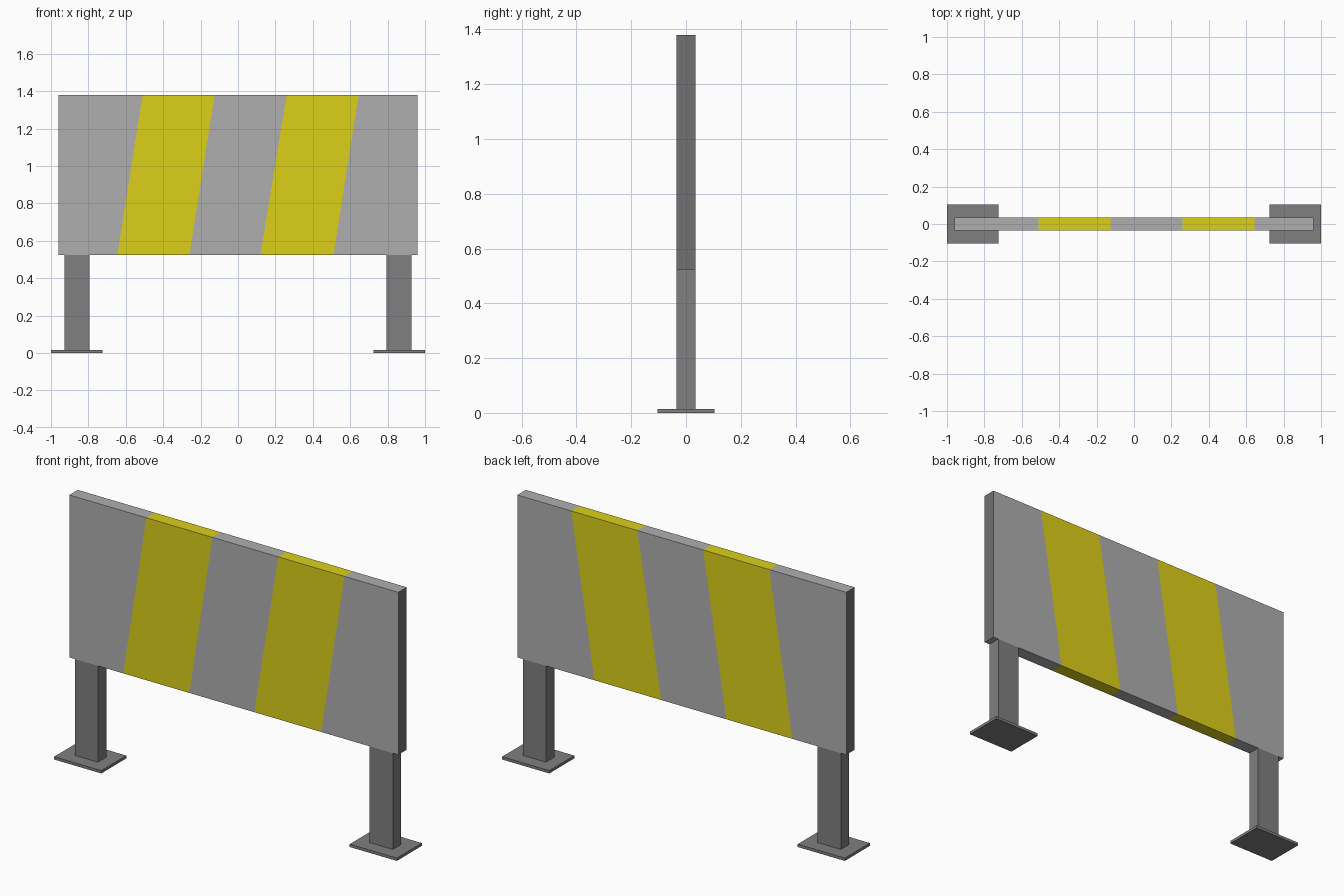
import bpy
import bmesh

if "Cube" in bpy.data.objects:
    bpy.data.objects.remove(bpy.data.objects["Cube"])


def material(name, rgb):
    mat = bpy.data.materials.new(name)
    mat.diffuse_color = (*rgb, 1.0)
    mat.use_nodes = True
    mat.node_tree.nodes["Principled BSDF"].inputs["Base Color"].default_value = mat.diffuse_color
    return mat


LIGHT = material("light_grey", (0.43, 0.43, 0.43))
YELLOW = material("yellow", (0.72, 0.63, 0.01))
DARK = material("dark_grey", (0.215, 0.215, 0.215))
EDGE = material("edge_grey", (0.165, 0.165, 0.165))


def finish(name, bm, mats):
    bmesh.ops.recalc_face_normals(bm, faces=bm.faces[:])
    mesh = bpy.data.meshes.new(name)
    bm.to_mesh(mesh)
    bm.free()
    for mat in mats:
        mesh.materials.append(mat)
    obj = bpy.data.objects.new(name, mesh)
    bpy.context.collection.objects.link(obj)
    return obj


def box(name, x0, x1, half_y, z0, z1, mat):
    bm = bmesh.new()
    bmesh.ops.create_cube(bm, size=1)
    for v in bm.verts:
        v.co.x = x1 if v.co.x > 0 else x0
        v.co.y = half_y if v.co.y > 0 else -half_y
        v.co.z = z1 if v.co.z > 0 else z0
    return finish(name, bm, [mat])


def striped_panel(bottom_xs, top_xs, half_y, z0, z1):
    # One closed slab, cut into slanted columns of alternating colour
    bm = bmesh.new()
    rings = []
    for xb, xt in zip(bottom_xs, top_xs):
        corners = [(xb, -half_y, z0), (xt, -half_y, z1),
                   (xt, half_y, z1), (xb, half_y, z0)]
        rings.append([bm.verts.new(c) for c in corners])
    for col, (a, b) in enumerate(zip(rings, rings[1:])):
        for i in range(4):
            j = (i + 1) % 4
            face = bm.faces.new((a[i], b[i], b[j], a[j]))
            face.material_index = col % 2
    # Darker end faces
    for ring in (rings[0], rings[-1]):
        bm.faces.new(ring).material_index = 2
    return finish("striped_panel", bm, [LIGHT, YELLOW, EDGE])


# Barrier board
striped_panel([-0.96, -0.645, -0.26, 0.12, 0.51, 0.96],
              [-0.96, -0.51, -0.125, 0.26, 0.645, 0.96],
              0.035, 0.523, 1.38)

# Posts and base plates on both sides
for side, s in (("left", -1), ("right", 1)):
    px = sorted((s * 0.793, s * 0.928))
    bx = sorted((s * 0.725, s * 1.0))
    box(side + "_post", *px, 0.035, 0.015, 0.523, DARK)
    box(side + "_base_plate", *bx, 0.104, 0.0, 0.015, DARK)
